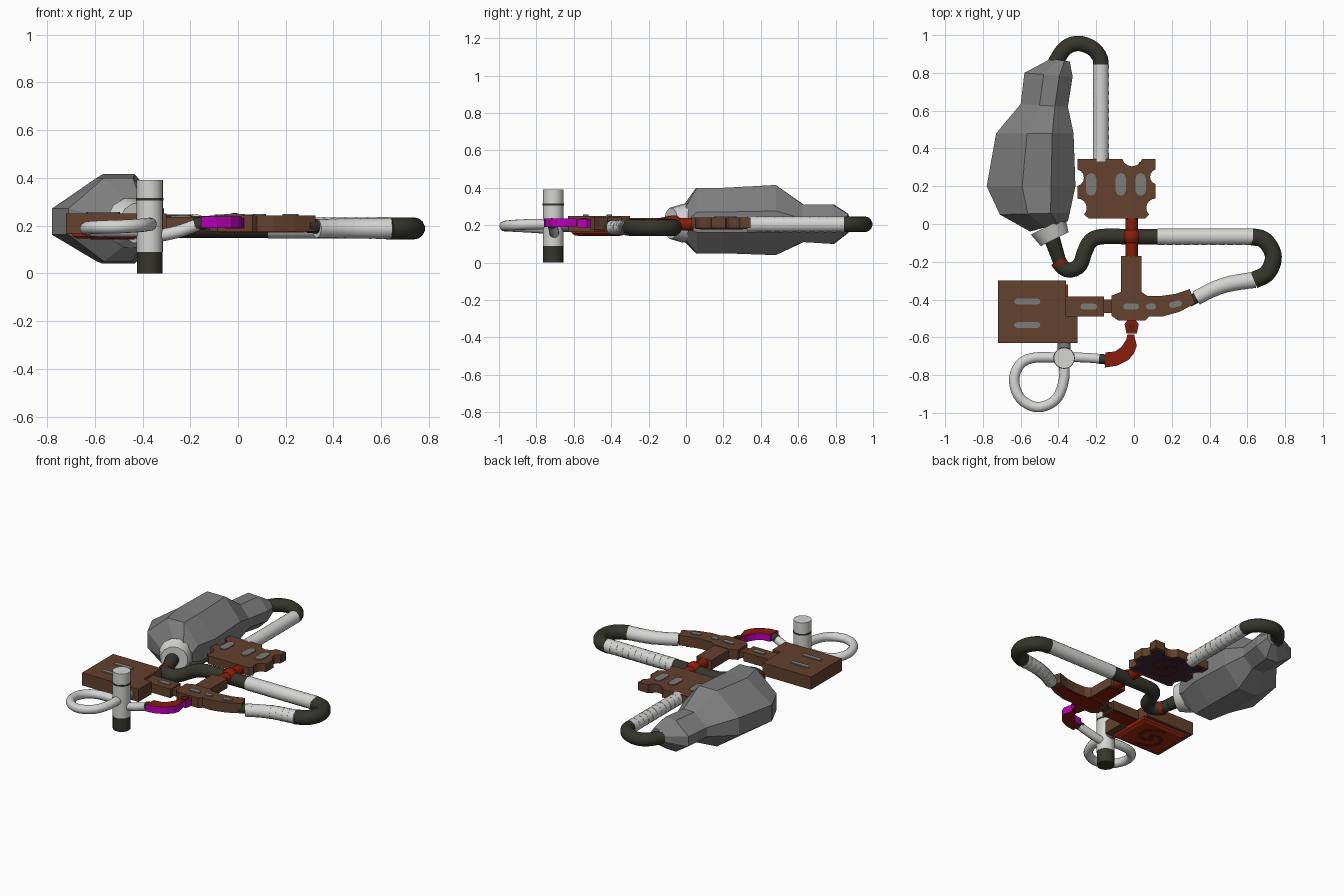
import bpy, bmesh, math
from mathutils import Vector

if "Cube" in bpy.data.objects:
    bpy.data.objects.remove(bpy.data.objects["Cube"])


def material(name, r, g, b):
    m = bpy.data.materials.new(name)
    m.diffuse_color = (r, g, b, 1)
    m.use_nodes = True
    m.node_tree.nodes["Principled BSDF"].inputs["Base Color"].default_value = m.diffuse_color
    return m


DARK = material("dark rubber", 0.036, 0.036, 0.026)
WHITE = material("pale hose", 0.66, 0.66, 0.65)
STEEL = material("tank grey", 0.21, 0.21, 0.21)
BROWN = material("brown casing", 0.125, 0.052, 0.026)
RED = material("deep red", 0.25, 0.012, 0.003)
SCARLET = material("bright red", 0.38, 0.022, 0.006)
PINK = material("magenta", 0.5, 0.0, 0.5)
PLUM = material("dark plum", 0.05, 0.02, 0.045)
SLOT = material("slot grey", 0.2, 0.2, 0.195)
MAROON = material("maroon swirl", 0.1, 0.013, 0.007)


def finish(name, bm, mats, smooth=False):
    bmesh.ops.recalc_face_normals(bm, faces=bm.faces)
    me = bpy.data.meshes.new(name)
    bm.to_mesh(me)
    bm.free()
    ob = bpy.data.objects.new(name, me)
    bpy.context.collection.objects.link(ob)
    for m in mats:
        me.materials.append(m)
    if smooth:
        for p in me.polygons:
            p.use_smooth = True
        me.set_sharp_from_angle(angle=math.radians(40))
    return ob


def loft(name, rings, mat, smooth=False):
    """Bridge a list of equal-length point rings and cap both ends."""
    bm = bmesh.new()
    vs = [[bm.verts.new(p) for p in ring] for ring in rings]
    n = len(vs[0])
    for a, b in zip(vs, vs[1:]):
        for i in range(n):
            j = (i + 1) % n
            bm.faces.new((a[i], a[j], b[j], b[i]))
    bm.faces.new(vs[0])
    bm.faces.new(vs[-1])
    return finish(name, bm, [mat], smooth)


def spline(pts, count):
    """Catmull-Rom path resampled to even spacing."""
    p = [Vector(q) for q in pts]
    p = [2 * p[0] - p[1]] + p + [2 * p[-1] - p[-2]]
    dense = []
    for a, b, c, d in zip(p, p[1:], p[2:], p[3:]):
        for k in range(20):
            t = k / 20
            dense.append(0.5 * (2 * b + (c - a) * t + (2 * a - 5 * b + 4 * c - d) * t ** 2
                                + (3 * b - a - 3 * c + d) * t ** 3))
    dense.append(p[-2])
    dist = [0]
    for a, b in zip(dense, dense[1:]):
        dist.append(dist[-1] + (b - a).length)
    out, k = [], 0
    for i in range(count + 1):
        s = dist[-1] * i / count
        while k < len(dist) - 2 and dist[k + 1] < s:
            k += 1
        out.append(dense[k].lerp(dense[k + 1], (s - dist[k]) / (dist[k + 1] - dist[k])))
    return out


def tube(name, pts, r, mat, count=16, ribbed=False, r_end=None, sides=14, flat=None):
    path = spline(pts, count)
    rings = []
    for i, c in enumerate(path):
        t = (path[min(i + 1, count)] - path[max(i - 1, 0)]).normalized()
        side = t.cross(Vector((0, 0, 1))).normalized()
        up = side.cross(t)
        rad = r + ((r_end or r) - r) * i / count
        # telescoping steps on the ribbed hoses
        for f in ((0.97, 1.0) if ribbed and 0 < i < count else (1.0,)):
            ring = []
            for k in range(sides):
                a = 2 * math.pi * (k + 0.5) / sides
                ring.append(c + side * math.cos(a) * rad * f + up * math.sin(a) * (flat or rad * f))
            rings.append(ring)
    return loft(name, rings, mat, flat is None)


def plate(name, outline, z0, z1, mat, side_mat=None):
    ob = loft(name, [[(x, y, z) for x, y in outline] for z in (z0, z1)], mat)
    if side_mat:
        ob.data.materials.append(side_mat)
        for p in ob.data.polygons:
            p.material_index = int(abs(p.normal.z) < 0.5)
    return ob


def rect(x0, y0, x1, y1):
    return [(x0, y0), (x1, y0), (x1, y1), (x0, y1)]


def shrink(outline, f):
    cx = sum(p[0] for p in outline) / len(outline)
    cy = sum(p[1] for p in outline) / len(outline)
    return [(cx + (x - cx) * f, cy + (y - cy) * f) for x, y in outline]


def arc(cx, cy, r, a0, a1, n=6):
    return [(cx + r * math.cos(math.radians(a0 + (a1 - a0) * i / n)),
             cy + r * math.sin(math.radians(a0 + (a1 - a0) * i / n))) for i in range(n + 1)]


def slot(name, x, y, length, width, turn, z):
    h = width / 2
    pts = arc(length / 2 - h, 0, h, -90, 90, 4) + arc(h - length / 2, 0, h, 90, 270, 4)
    c, s = math.cos(math.radians(turn)), math.sin(math.radians(turn))
    plate(name, [(x + u * c - v * s, y + u * s + v * c) for u, v in pts], z - 0.01, z + 0.006, SLOT)


def swirl(name, cx, cy, size, z, mat, width):
    """Flat S-shaped band on an underside."""
    half = [(size * t / 8 * math.cos(t * 0.62), size * 0.85 * t / 8 * math.sin(t * 0.62))
            for t in range(1, 9)]
    pts = [(-x, -y) for x, y in reversed(half)] + half
    tube(name, [(cx + x, cy + y, z) for x, y in pts], width / 1.41, mat, 60, sides=4, flat=0.004)


# faceted tank: left point, right point, bottom and top of each ring
sections = [((-.55, -.04), (-.35, .015), .12, .30), ((-.71, .05), (-.34, .06), .05, .40),
            ((-.78, .20), (-.31, .20), .05, .40), ((-.73, .48), (-.32, .48), .04, .415),
            ((-.60, .635), (-.35, .62), .11, .31), ((-.58, .80), (-.325, .78), .10, .31),
            ((-.44, .875), (-.34, .86), .16, .26)]
corners = [(1, .26), (.45, 1), (-.2, 1), (-1, .26), (-1, -.36), (-.2, -1), (.45, -1), (1, -.36)]
loft("tank", [[((lx + rx) / 2 + (rx - lx) / 2 * c, (ly + ry) / 2 + (ry - ly) / 2 * c,
                (lo + hi) / 2 + (hi - lo) / 2 * s) for c, s in corners]
              for (lx, ly), (rx, ry), lo, hi in sections], STEEL)
tube("tank_collar", [(-.455, -.01, .21), (-.42, -.08, .21)], .106, WHITE, 1, r_end=.085, sides=12)
tube("tank_nozzle", [(-.44, -.06, .21), (-.392, -.205, .19)], .045, DARK, 5, True, .036)
tube("nozzle_ring", [(-.402, -.195, .19), (-.39, -.215, .19)], .043, RED, 1)

# hose from tank to upper plate
tube("upper_hose_bend", [(-.42, .85, .205), (-.365, .93, .205), (-.295, .956, .205), (-.22, .93, .205),
                         (-.18, .88, .205), (-.175, .835, .205)], .042, DARK, 18)
tube("upper_hose", [(-.175, .845, .205), (-.175, .33, .205)], .043, WHITE, 11, True)

# hose from nozzle round to the right arm
tube("lower_hose_bend", [(-.40, -.2, .19), (-.37, -.235, .19), (-.33, -.243, .19), (-.285, -.215, .19),
                         (-.262, -.15, .19), (-.23, -.09, .19), (-.17, -.067, .19), (-.02, -.067, .19),
                         (.135, -.067, .19)], .042, DARK, 32)
tube("lower_hose", [(.125, -.067, .19), (.63, -.067, .19)], .045, WHITE, 11, True)
tube("right_hose_bend", [(.62, -.067, .188), (.685, -.082, .188), (.73, -.14, .188), (.735, -.2, .188),
                         (.70, -.265, .188), (.635, -.297, .188)], .046, DARK, 20)
tube("right_hose", [(.64, -.295, .188), (.5, -.318, .188), (.41, -.35, .188), (.33, -.392, .188)],
     .045, WHITE, 8, True, .04)
tube("right_hose_plug", [(.34, -.385, .195), (.29, -.41, .2)], .03, DARK, 2)

# upper plate with scooped edges
upper = ([(-.24, .03), (.06, .03)] + arc(.115, .085, .05, 225, 90) + arc(.125, .25, .04, 255, 105)
         + [(.115, .345), (.055, .345)] + arc(-.01, .36, .055, -16, -164) + [(-.30, .345)]
         + arc(-.31, .245, .045, 75, -75) + arc(-.30, .085, .05, 90, -45))
plate("upper_plate", upper, .185, .24, BROWN)
plate("upper_plate_underside", shrink(upper, .88), .181, .188, PLUM)
swirl("upper_plate_swirl", -.09, .19, .13, .18, MAROON, .018)
for x in (-.227, -.07, .035):
    slot("upper_plate_slot", x, .21, .12, .055, 90, .24)

# red coupling with ball
tube("coupling", [(-.013, .04, .205), (-.013, -.18, .205)], .034, RED, 4)
bm = bmesh.new()
bmesh.ops.create_uvsphere(bm, u_segments=16, v_segments=10, radius=.05)
bmesh.ops.translate(bm, verts=bm.verts, vec=(-.013, -.067, .203))
finish("coupling_ball", bm, [RED], True)

# central stem, curved right arm and left link
stem = rect(-.07, -.37, .04, -.17)
arm = [(-.12, -.38), (-.07, -.36), (.04, -.36), (.07, -.38), (.15, -.38), (.22, -.37), (.295, -.345),
       (.325, -.42), (.24, -.465), (.15, -.49), (.08, -.49), (.06, -.51), (-.085, -.51), (-.12, -.485)]
link = rect(-.37, -.49, -.16, -.385)
for name, shape, top in (("stem", stem, .238), ("arm", arm, .242), ("left_link", link, .236)):
    plate(name, shape, .175, top, BROWN)
    plate(name + "_underside", shrink(shape, .8), .171, .178, RED)
plate("link_joint", rect(-.17, -.47, -.11, -.40), .185, .225, BROWN)
for x, y, w, turn, z in ((-.24, -.437, .09, 0, .236), (-.015, -.437, .085, 0, .242),
                         (.09, -.437, .055, 0, .242), (.22, -.425, .07, 12, .242)):
    slot("arm_slot", x, y, w, .032, turn, z)

# main box
box = [(-.72, -.30), (-.36, -.30), (-.36, -.49), (-.30, -.49), (-.30, -.63), (-.72, -.63)]
plate("main_box", box, .165, .25, BROWN)
loft("box_underside", [[(x, y, z) for x, y in shrink(rect(-.70, -.615, -.35, -.32), f)]
                       for z, f in ((.17, 1), (.155, .96), (.145, .85))], SCARLET)
swirl("box_swirl", -.525, -.467, .125, .144, MAROON, .02)
for y in (-.41, -.535):
    slot("box_slot", -.565, y, .14, .03, 0, .25)

# upright canister
for name, z0, z1, r, m in (("canister_base", 0, .09, .054, DARK), ("canister_body", .09, .39, .055, WHITE),
                           ("canister_band", .305, .315, .057, DARK)):
    loft(name, [[(x, y, z) for x, y in arc(-.37, -.71, r, 0, 345, 23)] for z in (z0, z1)], m, True)
tube("canister_mount", [(-.37, -.62, .2), (-.37, -.68, .2)], .036, SLOT, 2)

# looped hose and outlet pipe
tube("loop_hose", [(-.38, -.708, .18), (-.53, -.708, .18), (-.605, -.745, .182), (-.635, -.83, .188),
                   (-.6, -.925, .193), (-.51, -.97, .195), (-.415, -.93, .2), (-.372, -.83, .205),
                   (-.37, -.72, .205)], .028, WHITE, 36)
tube("outlet_pipe", [(-.34, -.705, .155), (-.25, -.708, .175), (-.165, -.715, .205)], .026, WHITE, 8)
tube("outlet_ring", [(-.18, -.714, .203), (-.14, -.718, .212)], .027, DARK, 2)

# curved magenta-sided elbow and its knob
elbow = [(-.155, -.76), (-.09, -.75), (-.03, -.72), (.0, -.685), (.015, -.645), (0, -.585),
         (-.035, -.585), (-.04, -.61), (-.065, -.65), (-.10, -.675), (-.15, -.68)]
plate("elbow", elbow, .19, .237, RED, PINK)
plate("knob", [(-.05, -.53), (-.035, -.51), (.01, -.51), (.025, -.53), (.015, -.58), (-.04, -.58)],
      .188, .232, RED, PINK)
plate("knob_cap", rect(-.03, -.565, .005, -.53), .23, .238, MAROON)
